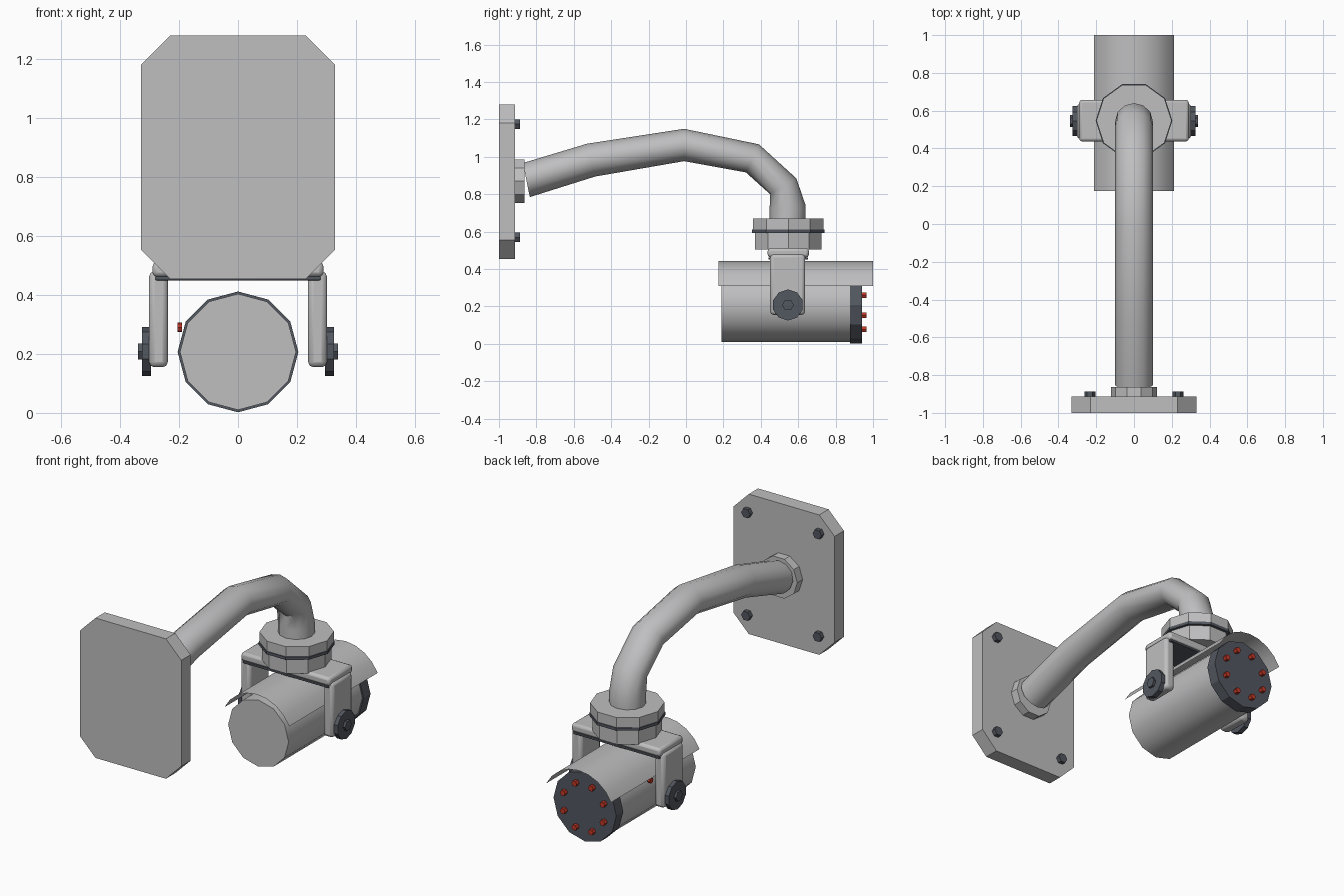
import bpy, bmesh, math
from mathutils import Vector

if "Cube" in bpy.data.objects:
    bpy.data.objects.remove(bpy.data.objects["Cube"])


def material(name, rgb):
    m = bpy.data.materials.new(name)
    m.diffuse_color = (*rgb, 1)
    m.use_nodes = True
    m.node_tree.nodes["Principled BSDF"].inputs["Base Color"].default_value = m.diffuse_color
    return m


GREY = material("light grey", (0.52, 0.52, 0.53))
DARK = material("dark grey", (0.085, 0.095, 0.115))
RED = material("red", (0.55, 0.04, 0.02))


def finish(name, verts, faces, mat, smooth=None):
    mesh = bpy.data.meshes.new(name)
    mesh.from_pydata(verts, [], faces)
    bm = bmesh.new()
    bm.from_mesh(mesh)
    bmesh.ops.recalc_face_normals(bm, faces=bm.faces)
    bm.to_mesh(mesh)
    bm.free()
    mesh.materials.append(mat)
    obj = bpy.data.objects.new(name, mesh)
    bpy.context.collection.objects.link(obj)
    if smooth:
        bpy.ops.object.select_all(action='DESELECT')
        obj.select_set(True)
        bpy.context.view_layer.objects.active = obj
        bpy.ops.object.shade_smooth_by_angle(angle=math.radians(smooth))
    return obj


def loft(name, rings, mat, smooth=None):
    """Skin closed rings of equal size and cap both ends."""
    n = len(rings[0])
    faces = [(k * n + i, k * n + (i + 1) % n, (k + 1) * n + (i + 1) % n, (k + 1) * n + i)
             for k in range(len(rings) - 1) for i in range(n)]
    last = (len(rings) - 1) * n
    faces += [tuple(range(n)), tuple(range(last, last + n))]
    return finish(name, [p for r in rings for p in r], faces, mat, smooth)


PLACE = {'x': lambda a, b, t: (t, a, b),
         'y': lambda a, b, t: (a, t, b),
         'z': lambda a, b, t: (a, b, t)}


def disc(name, axis, a, b, r, t0, t1, n, mat, phase=0.0, smooth=None):
    """Prism centred on (a, b) across the axis, from t0 to t1 along it."""
    ang = [math.radians(phase) + math.tau * i / n for i in range(n)]
    rings = [[PLACE[axis](a + r * math.cos(q), b + r * math.sin(q), t) for q in ang]
             for t in (t0, t1)]
    return loft(name, rings, mat, smooth)


def box(name, lo, hi, mat, bevel):
    (x0, y0, z0), (x1, y1, z1) = lo, hi
    rings = [[(x0, y0, z), (x1, y0, z), (x1, y1, z), (x0, y1, z)] for z in (z0, z1)]
    obj = loft(name, rings, mat, 50)
    mod = obj.modifiers.new("rounded edges", 'BEVEL')
    mod.width, mod.segments = bevel, 2
    return obj


# Wall plate with clipped corners, flange and bolts
w, c, z0, z1 = 0.33, 0.10, 0.455, 1.28
outline = [(-w + c, z0), (w - c, z0), (w, z0 + c), (w, z1 - c),
           (w - c, z1), (-w + c, z1), (-w, z1 - c), (-w, z0 + c)]
loft("wall_plate", [[(x, y, z) for x, z in outline] for y in (-1.0, -0.913)], GREY)
disc("wall_flange", 'y', 0, 0.87, 0.122, -0.915, -0.863, 10, GREY)
for sx in (-1, 1):
    for z in (0.57, 1.175):
        disc("wall_bolt", 'y', sx * 0.233, z, 0.029, -0.915, -0.888, 6, DARK)

# Bent arm, given by upper and lower edge points in the side plane
edges = [((-0.872, 0.967), (-0.835, 0.785)), ((-0.53, 1.07), (-0.485, 0.895)),
         ((-0.01, 1.15), (-0.01, 0.977)), ((0.39, 1.067), (0.32, 0.917)),
         ((0.59, 0.885), (0.45, 0.80)), ((0.64, 0.74), (0.447, 0.72)),
         ((0.64, 0.66), (0.447, 0.66))]
rings = []
for up, low in edges:
    up, low = Vector((0, *up)), Vector((0, *low))
    mid, half = (up + low) / 2, (up - low) / 2
    rings.append([mid + half * math.cos(math.tau * i / 12)
                  + Vector((0.1 * math.sin(math.tau * i / 12), 0, 0)) for i in range(12)])
loft("arm", rings, GREY, 42)

# Swivel joint
HY = 0.547
disc("swivel_top", 'z', 0, HY, 0.199, 0.61, 0.67, 10, GREY)
disc("swivel_seal", 'z', 0, HY, 0.203, 0.594, 0.611, 10, DARK)
disc("swivel_base", 'z', 0, HY, 0.186, 0.505, 0.596, 10, GREY)

# U bracket with side pivots
box("bracket_top", (-0.29, 0.437, 0.462), (0.29, 0.657, 0.512), GREY, 0.015)
box("bracket_shim", (-0.28, 0.442, 0.45), (0.28, 0.652, 0.463), DARK, 0.003)
for s in (-1, 1):
    x0, x1 = sorted((s * 0.238, s * 0.302))
    box("bracket_leg", (x0, 0.45, 0.155), (x1, 0.637, 0.48), GREY, 0.018)
    disc("pivot_knob", 'x', 0.545, 0.208, 0.083, s * 0.295, s * 0.325, 10, DARK, 18)
    disc("pivot_bolt", 'x', 0.545, 0.208, 0.031, s * 0.32, s * 0.339, 6, DARK)

# Camera body and lens cap
CZ = 0.207
disc("body", 'y', 0, CZ, 0.197, 0.19, 0.88, 12, GREY, 0, 42)
disc("lens_cap", 'y', 0, CZ, 0.205, 0.877, 0.942, 12, DARK, 0)

# Ring of small lamps and the side indicator
for i in range(8):
    q = math.tau * (i + 0.5) / 8
    disc("lamp", 'y', 0.14 * math.cos(q), CZ + 0.14 * math.sin(q), 0.017,
         0.94, 0.966, 6, RED)
disc("indicator", 'x', 0.615, 0.29, 0.016, -0.206, -0.19, 8, RED)

# Thin curved sunshade
SEG = 8
arc = [math.radians(26 + 128 * i / SEG) for i in range(SEG + 1)]
verts = [(0.235 * math.cos(q), y, CZ + 0.235 * math.sin(q)) for y in (0.175, 1.0) for q in arc]
faces = [(i, i + 1, SEG + 2 + i, SEG + 1 + i) for i in range(SEG)]
finish("sunshade", verts, faces, GREY, 42)
